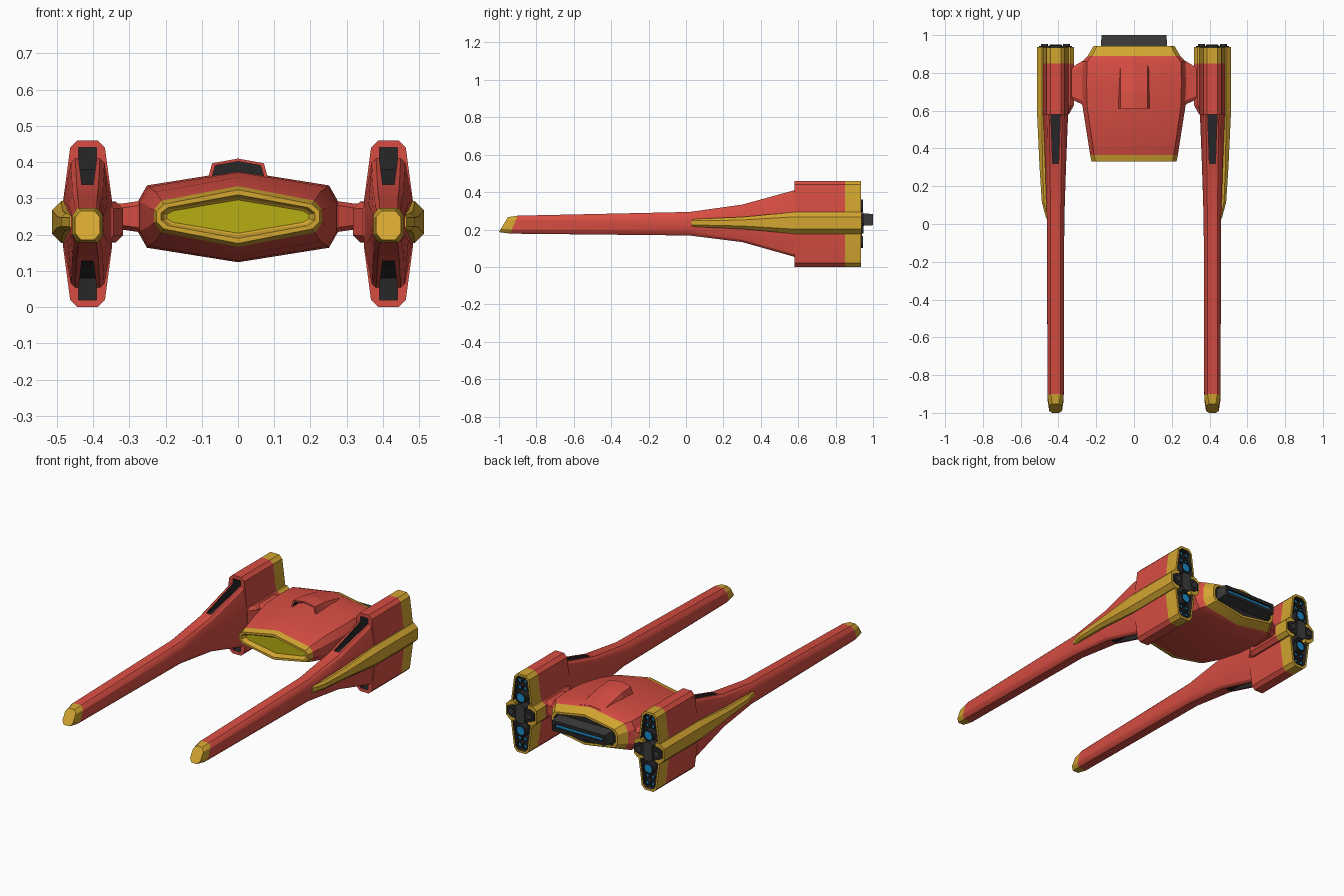
import bpy, bmesh, math

if "Cube" in bpy.data.objects:
    bpy.data.objects.remove(bpy.data.objects["Cube"])

# Shared palette: every mesh uses the same slot order
COLS = [("red", (0.68, 0.075, 0.055)), ("gold", (0.65, 0.38, 0.03)), ("dark", (0.02, 0.02, 0.022)),
        ("blue", (0.01, 0.26, 0.6)), ("window", (0.47, 0.42, 0.006)), ("grey", (0.045, 0.045, 0.045))]
MATS = []
for n, c in COLS:
    m = bpy.data.materials.new(n)
    m.diffuse_color = (*c, 1)
    m.use_nodes = True
    m.node_tree.nodes["Principled BSDF"].inputs["Base Color"].default_value = m.diffuse_color
    MATS.append(m)
RED, GOLD, DARK, BLUE, WINDOW, GREY = range(6)
NX, NZ = 0.415, 0.23      # nacelle axis


def loft(name, rings, seg, start, end, mirror=False, smooth=False):
    """Skin a list of equal-length rings; seg = material per band, start/end = cap materials."""
    bm = bmesh.new()
    vs = [[bm.verts.new(p) for p in r] for r in rings]
    n = len(rings[0])
    for k in range(len(vs) - 1):
        for i in range(n):
            j = (i + 1) % n
            bm.faces.new((vs[k][i], vs[k][j], vs[k + 1][j], vs[k + 1][i])).material_index = seg[k]
    bm.faces.new(vs[0]).material_index = start
    bm.faces.new(vs[-1]).material_index = end
    bmesh.ops.recalc_face_normals(bm, faces=bm.faces)
    me = bpy.data.meshes.new(name)
    bm.to_mesh(me)
    bm.free()
    for m in MATS:
        me.materials.append(m)
    ob = bpy.data.objects.new(name, me)
    bpy.context.collection.objects.link(ob)
    if smooth:
        activate(ob)
        bpy.ops.object.shade_smooth_by_angle(angle=math.radians(22))
    if mirror:
        add_mirror(ob)
    return ob


def activate(ob):
    bpy.ops.object.select_all(action='DESELECT')
    ob.select_set(True)
    bpy.context.view_layer.objects.active = ob


def add_mirror(ob):
    ob.modifiers.new("mirror", 'MIRROR').use_mirror_merge = False


def sym(q):
    """Complete a quarter outline (top to side) to a closed symmetric loop."""
    full = q + [(x, -z) for x, z in q[::-1]] + [(-x, -z) for x, z in q] + [(-x, z) for x, z in q[::-1]]
    out = []
    for p in full:
        if p not in out:
            out.append(p)
    return out


def place(loop, y, cx=0, cz=0, k=0):
    return [(cx + x, y + k * z, cz + z) for x, z in loop]


def rect(w, h):
    return [(w, h), (w, -h), (-w, -h), (-w, h)]


def circle(r, n=12):
    return [(r * math.cos(i * math.tau / n), r * math.sin(i * math.tau / n)) for i in range(n)]


# Nacelle: long prong stepping up to the rear block, recessed dark exhaust
def nac(y, k, cz, t, h, c, m, mh):
    return place(sym([(t - c, h), (t, h - c), (m, mh)]), y, NX, cz, k)


nacelle = loft("nacelle", [
    nac(-0.976, 0.6, 0.226, 0.026, 0.04, 0.008, 0.034, 0.022),
    nac(-0.92, 0.42, 0.226, 0.034, 0.048, 0.008, 0.043, 0.025),
    nac(0.02, 0, 0.231, 0.036, 0.063, 0.01, 0.046, 0.03),
    nac(0.3, 0, 0.233, 0.042, 0.1, 0.012, 0.055, 0.05),
    nac(0.58, 0, 0.232, 0.046, 0.178, 0.012, 0.066, 0.06),
    nac(0.58, 0, NZ, 0.048, 0.23, 0.02, 0.068, 0.06),
    nac(0.85, 0, NZ, 0.048, 0.23, 0.02, 0.068, 0.06),
    nac(0.935, 0, NZ, 0.048, 0.23, 0.02, 0.068, 0.06),
    nac(0.935, 0, NZ, 0.038, 0.216, 0.016, 0.057, 0.06),
    nac(0.905, 0, NZ, 0.038, 0.216, 0.016, 0.057, 0.06)],
    [GOLD, RED, RED, RED, RED, RED, GOLD, GOLD, DARK], GOLD, DARK, smooth=True)

# Intake channels cut into the top and bottom of the nacelle
for s in (1, -1):
    spec = [(0.32, 0.016, 0.10, 0.19), (0.58, 0.025, 0.11, 0.21), (0.68, 0.025, 0.15, 0.21)]
    cutter = loft("intake_cutter", [[(NX + x, y, NZ + s * z) for x, z in
                                    ((-w, lo), (w, lo), (w, hi), (-w, hi))] for y, w, lo, hi in spec],
                  [DARK, DARK], DARK, DARK)
    activate(nacelle)
    b = nacelle.modifiers.new("cut", 'BOOLEAN')
    b.object, b.operation, b.solver = cutter, 'DIFFERENCE', 'EXACT'
    bpy.ops.object.modifier_apply(modifier="cut")
    bpy.data.objects.remove(cutter)
add_mirror(nacelle)


# Side sponsons: gold outer fin and red inner mount
def side(y, s, xi, xo, h, c):
    return [(NX + s * x, y, 0.235 + z) for x, z in
            ((xi, h), (xo - c, h), (xo, h - c), (xo, c - h), (xo - c, -h), (xi, -h))]


loft("outer_fin", [side(0.03, 1, 0.03, 0.05, 0.02, 0.008), side(0.115, 1, 0.03, 0.073, 0.024, 0.012),
                   side(0.3, 1, 0.03, 0.085, 0.032, 0.016), side(0.58, 1, 0.04, 0.098, 0.058, 0.025),
                   side(0.937, 1, 0.04, 0.098, 0.058, 0.025)], [GOLD] * 4, GOLD, GOLD, mirror=True)
loft("inner_mount", [side(0.58, -1, 0.04, 0.07, 0.05, 0.012), side(0.63, -1, 0.04, 0.098, 0.056, 0.02),
                     side(0.85, -1, 0.04, 0.098, 0.056, 0.02), side(0.937, -1, 0.04, 0.098, 0.056, 0.02)],
     [RED, RED, GOLD], RED, GOLD, mirror=True)

# Nacelle exhausts: centre block and nozzles
loft("exhaust_block", [place(sym([(0.06, 0.036), (0.088, 0.022)]), y, NX, 0.235) for y in (0.89, 0.943)],
     [DARK], DARK, DARK, mirror=True)
loft("exhaust_post", [place(sym([(0.018, 0.055), (0.03, 0.042)]), y, NX, 0.235) for y in (0.89, 0.95)],
     [GREY], GREY, GREY, mirror=True)
for dx in (-0.058, 0.058):
    loft("exhaust_stud", [place(circle(0.019, 6), y, NX + dx, 0.235) for y in (0.93, 0.952)],
         [GREY], GREY, GREY, mirror=True)


def nozzle(x, z, r, y):
    loft("nozzle", [place(circle(a), b, x, z) for a, b in
                    ((r, 0.89), (r, y), (r * 0.8, y), (r * 0.8, y - 0.006))],
         [DARK, DARK, DARK], DARK, BLUE, mirror=True)


for s in (1, -1):
    nozzle(NX, NZ + s * 0.097, 0.033, 0.947)
    for dx in (-0.018, 0.018):
        for dz in (0.148, 0.19):
            nozzle(NX + dx, NZ + s * dz, 0.013, 0.928)


# Central hull with recessed front window and gold rear collar
def hull(y, w, H, s, e):
    return place(sym([(0.0, H), (w * 0.91, s), (w, e)]), y, 0, 0.25)


loft("hull", [
    hull(0.355, 0.196, 0.046, 0.016, 0.006), hull(0.35, 0.203, 0.051, 0.02, 0.008),
    hull(0.331, 0.212, 0.06, 0.025, 0.01), hull(0.331, 0.225, 0.074, 0.034, 0.014),
    hull(0.365, 0.232, 0.084, 0.044, 0.018), hull(0.48, 0.25, 0.108, 0.068, 0.03),
    hull(0.62, 0.272, 0.122, 0.082, 0.04), hull(0.75, 0.276, 0.126, 0.086, 0.042),
    hull(0.86, 0.272, 0.122, 0.084, 0.042), hull(0.89, 0.245, 0.112, 0.076, 0.036),
    hull(0.942, 0.215, 0.088, 0.054, 0.026), hull(0.942, 0.2, 0.074, 0.044, 0.02),
    hull(0.925, 0.2, 0.074, 0.044, 0.02)],
    [GOLD, GOLD, GOLD, GOLD, RED, RED, RED, RED, RED, GOLD, GOLD, DARK], WINDOW, DARK, smooth=True)


# Roof scoop, open to the front
def scoop(y, w, top, d, low):
    return [(-w, y, low), (-w * 0.82, y, top - d), (0, y, top), (w * 0.82, y, top - d), (w, y, low), (0, y, low)]


loft("roof_scoop", [scoop(0.67, 0.076, 0.402, 0.011, 0.345), scoop(0.612, 0.076, 0.402, 0.011, 0.345),
                    scoop(0.612, 0.087, 0.41, 0.013, 0.34), scoop(0.7, 0.087, 0.405, 0.014, 0.34),
                    scoop(0.88, 0.087, 0.367, 0.012, 0.34)],
     [DARK, RED, RED, RED], DARK, RED)

# Hull engine with glowing slot
loft("hull_engine", [place(rect(w, h), y, 0, 0.253) for w, h, y in
                     ((0.178, 0.036, 0.9), (0.172, 0.03, 1.0), (0.155, 0.01, 1.0), (0.155, 0.01, 0.988))],
     [GREY, DARK, DARK], DARK, BLUE)

# Pylons joining hull and nacelles
loft("pylon", [[(x, y, 0.25 + z) for y, z in ((a, h - 0.012), (a + 0.02, h), (b - 0.02, h), (b, h - 0.012),
                                            (b, 0.012 - h), (b - 0.02, -h), (a + 0.02, -h), (a, 0.012 - h))]
               for x, a, b, h in ((0.24, 0.6, 0.88, 0.06), (0.278, 0.635, 0.86, 0.042),
                                  (0.32, 0.655, 0.835, 0.036), (0.36, 0.655, 0.835, 0.036))],
     [RED] * 3, RED, RED, mirror=True)
